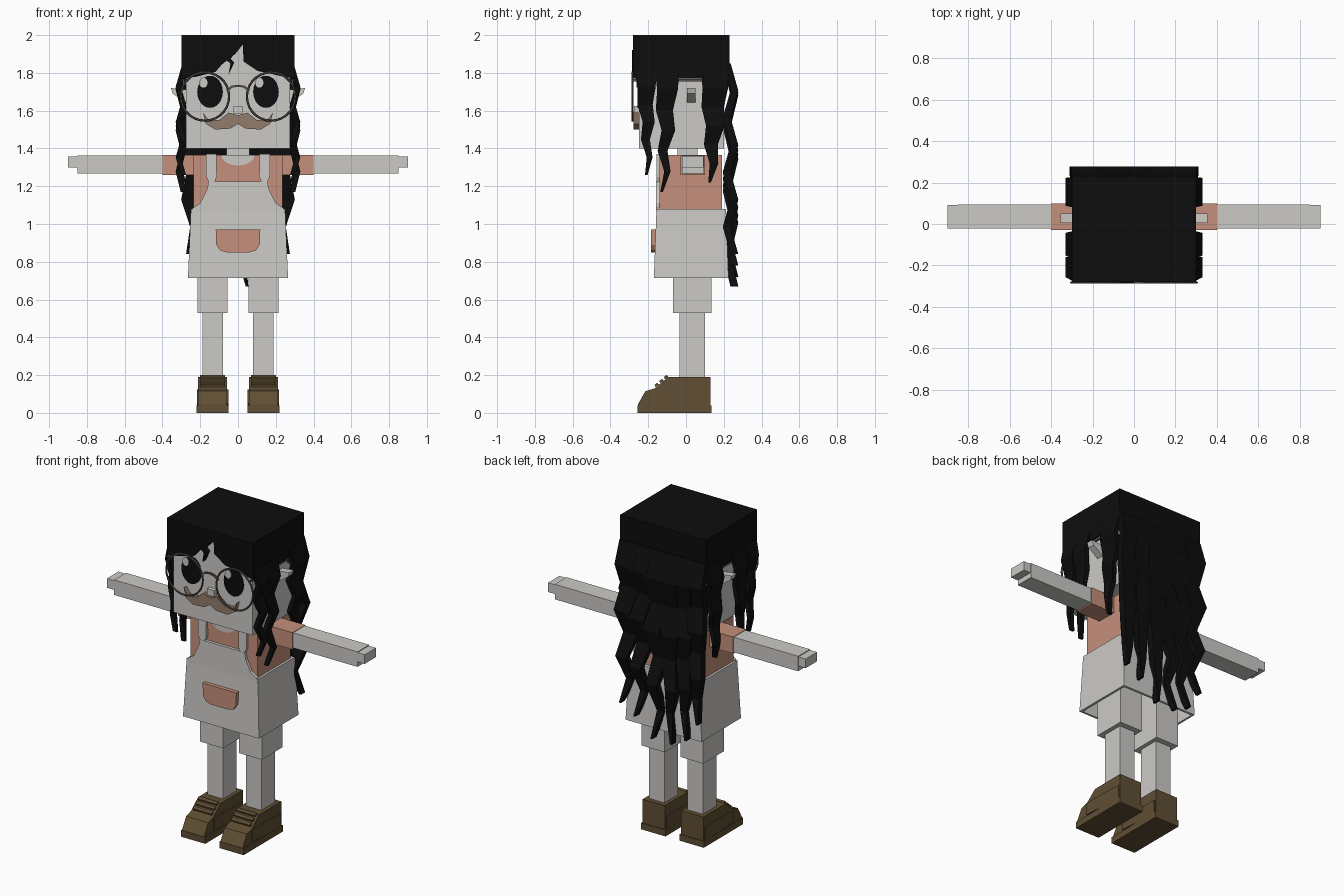
import bpy, bmesh, math
from mathutils import Vector

cube = bpy.data.objects.get("Cube")
if cube:
    bpy.data.objects.remove(cube, do_unlink=True)


def material(name, r, g, b):
    m = bpy.data.materials.new(name)
    m.use_nodes = True
    m.diffuse_color = (r, g, b, 1)
    bsdf = next(n for n in m.node_tree.nodes if n.type == 'BSDF_PRINCIPLED')
    bsdf.inputs["Base Color"].default_value = (r, g, b, 1)
    bsdf.inputs["Roughness"].default_value = 0.9
    return m


PALE = material("pale_grey", 0.60, 0.59, 0.565)
SALMON = material("salmon", 0.56, 0.28, 0.20)
BLACK = material("black", 0.004, 0.004, 0.004)
LEATHER = material("brown_leather", 0.115, 0.077, 0.033)
TAN = material("moustache_tan", 0.29, 0.20, 0.145)
WIRE = material("glasses_grey", 0.10, 0.09, 0.08)


def finish(name, bm, mat):
    bmesh.ops.recalc_face_normals(bm, faces=bm.faces)
    me = bpy.data.meshes.new(name)
    bm.to_mesh(me)
    bm.free()
    me.materials.append(mat)
    ob = bpy.data.objects.new(name, me)
    bpy.context.collection.objects.link(ob)
    return ob


def box(name, mat, x, y, z):
    """Box from (low, high) pairs."""
    bm = bmesh.new()
    bmesh.ops.create_cube(bm, size=1)
    for v in bm.verts:
        v.co = [r[0] if c < 0 else r[1] for c, r in zip(v.co, (x, y, z))]
    return finish(name, bm, mat)


def prism(name, mat, pts, lo, hi, axis='y'):
    """Outline in the plane across the axis, extruded from lo to hi."""
    def at(p, d):
        return (p[0], d, p[1]) if axis == 'y' else (d, p[0], p[1])
    bm = bmesh.new()
    face = bm.faces.new([bm.verts.new(at(p, lo)) for p in pts])
    new = bmesh.ops.extrude_face_region(bm, geom=[face])["geom"]
    shift = Vector(at((0, 0), hi - lo))
    bmesh.ops.translate(bm, vec=shift, verts=[g for g in new if isinstance(g, bmesh.types.BMVert)])
    return finish(name, bm, mat)


def both(half):
    """Complete an outline by mirroring its +x half."""
    return half + [(-x, z) for x, z in reversed(half) if x > 0]


def ellipse(cx, cz, rx, rz, n=24):
    return [(cx + rx * math.cos(i * math.tau / n), cz + rz * math.sin(i * math.tau / n)) for i in range(n)]


def span(s, a, b):
    return tuple(sorted((s * a, s * b)))


def lock(name, place, start, end, width, top, tip, sway, taper=1.0, rows=7):
    """Zigzag tapering strand; place maps (along, outward, z) to a point."""
    bm = bmesh.new()
    rings = []
    for i in range(rows):
        t = i / (rows - 1)
        u = start + (end - start) * t + (sway if i % 2 else -sway) * min(1, 2 * t)
        w = 0.5 * (width * (1 - t ** taper) + 0.014)
        out = 0.03 if i % 2 else 0.003
        z = top + (tip - top) * t
        corners = ((u - w, out), (u + w, out), (u + w, out - 0.028), (u - w, out - 0.028))
        rings.append([bm.verts.new(place(a, o, z)) for a, o in corners])
    for a, b in zip(rings, rings[1:]):
        for k in range(4):
            bm.faces.new((a[k], a[(k + 1) % 4], b[(k + 1) % 4], b[k]))
    bm.faces.new(rings[0])
    bm.faces.new(rings[-1])
    return finish(name, bm, BLACK)


# Head and neck
box("head", PALE, (-0.275, 0.275), (-0.25, 0.2), (1.40, 1.97))
box("neck", PALE, (-0.06, 0.06), (-0.045, 0.06), (1.33, 1.42))
box("nose", PALE, (-0.025, 0.025), (-0.275, -0.25), (1.585, 1.625))

# Hair cap and fringe with a forehead notch
box("hair_cap", BLACK, (-0.3, 0.3), (-0.24, 0.23), (1.77, 2.0))
prism("fringe", BLACK, [(-0.3, 2), (-0.3, 1.77), (-0.22, 1.78), (-0.12, 1.805), (-0.085, 1.845),
                        (-0.015, 1.9), (0.025, 1.95), (0.03, 1.86), (0.105, 1.81), (0.22, 1.785),
                        (0.3, 1.77), (0.3, 2)], -0.28, -0.24)
prism("forehead_curl", BLACK, [(-0.02, 1.92), (-0.065, 1.87), (-0.04, 1.85), (-0.05, 1.79),
                               (-0.02, 1.855), (-0.04, 1.875), (0, 1.92)], -0.285, -0.25)

# Side strands
for s, side in ((1, "left"), (-1, "right")):
    def at_side(u, out, z, s=s):
        return (s * (0.3 + out), u, z)
    lock(side + "_front_strand", at_side, -0.215, -0.2, 0.1, 1.82, 1.26, 0.01)
    lock(side + "_temple_strand", at_side, -0.1, -0.115, 0.115, 1.82, 1.17, 0.014)
    lock(side + "_rear_strand", at_side, 0.155, 0.135, 0.13, 1.82, 1.22, 0.01, 1.5)

# Back strands
BACK = [(0.235, 0.25, 0.84), (0.14, 0.15, 0.78), (0.045, 0.03, 0.67),
        (-0.05, -0.07, 0.67), (-0.145, -0.17, 0.72), (-0.235, -0.25, 0.84)]
for i, (a, b, tip) in enumerate(BACK):
    lock("back_strand_%d" % i, lambda u, out, z: (u, 0.232 + out * 1.5, z),
         a, b, 0.115, 1.85, tip, math.copysign(0.018, a), 2.2, 8)

# Face details, ears and glasses
prism("moustache", TAN, both([(0, 1.575), (0.05, 1.59), (0.1, 1.55), (0.155, 1.55), (0.185, 1.59),
                              (0.17, 1.53), (0.12, 1.5), (0.04, 1.505), (0, 1.53)]), -0.278, -0.25)
for s, side in ((1, "left"), (-1, "right")):
    prism(side + "_eye", BLACK, ellipse(s * 0.148, 1.70, 0.068, 0.085), -0.257, -0.249)
    prism(side + "_eye_glint", PALE, ellipse(s * 0.148 - 0.035, 1.748, 0.022, 0.027, 14), -0.262, -0.256)
    prism(side + "_ear", PALE, [(s * 0.27, 1.71), (s * 0.355, 1.72), (s * 0.345, 1.69), (s * 0.27, 1.64)], 0.005, 0.05)
    bpy.ops.mesh.primitive_torus_add(major_radius=0.128, minor_radius=0.006, major_segments=28, minor_segments=6,
                                     location=(s * 0.175, -0.283, 1.675), rotation=(math.pi / 2, 0, 0))
    rim = bpy.context.object
    rim.name = side + "_glasses_rim"
    rim.data.materials.append(WIRE)
    box(side + "_glasses_arm", WIRE, span(s, 0.283, 0.295), (-0.285, 0.1), (1.755, 1.768))
    box(side + "_glasses_hook", WIRE, span(s, 0.283, 0.295), (0.085, 0.1), (1.735, 1.768))
prism("glasses_bridge", WIRE, both([(0, 1.737), (0.035, 1.732), (0.062, 1.71), (0.058, 1.7),
                                    (0.03, 1.722), (0, 1.727)]), -0.288, -0.277)

# Torso and pinafore
box("shirt", SALMON, (-0.235, 0.235), (-0.14, 0.19), (1.04, 1.365))
skirt = box("skirt", PALE, (-0.265, 0.265), (-0.17, 0.225), (0.715, 1.08))
bm = bmesh.new()
bm.from_mesh(skirt.data)
for v in bm.verts:
    if v.co.z > 1:
        v.co.x *= 0.94
        v.co.y = 0.0275 + (v.co.y - 0.0275) * 0.93
bmesh.ops.delete(bm, geom=[f for f in bm.faces if f.normal.z < -0.9], context='FACES_ONLY')
bm.to_mesh(skirt.data)
bm.free()
skirt.modifiers.new("cloth", 'SOLIDIFY').thickness = 0.02
prism("bib", PALE, both([(0, 1.225), (0.155, 1.225), (0.165, 1.18), (0.2, 1.11), (0.24, 1.085),
                         (0.245, 1.06), (0, 1.06)]), -0.158, -0.138)
prism("neckline", PALE, [(0.088 * math.cos(a), 1.365 - 0.055 * math.sin(a))
                         for a in (i * math.pi / 10 for i in range(11))], -0.146, -0.139)
prism("pocket", SALMON, both([(0, 0.97), (0.118, 0.97), (0.115, 0.89), (0.095, 0.86),
                              (0.06, 0.85), (0, 0.85)]), -0.185, -0.155)

# Straps, arms, legs and shoes
SHOE = [(-0.255, 0), (-0.255, 0.045), (-0.215, 0.115), (-0.165, 0.13),
        (-0.095, 0.19), (0.13, 0.19), (0.13, 0)]
for s, side in ((1, "left"), (-1, "right")):
    prism(side + "_strap", PALE, [(s * x, z) for x, z in ((0.115, 1.37), (0.17, 1.37), (0.168, 1.25),
                                  (0.15, 1.21), (0.13, 1.21), (0.112, 1.25))], -0.157, -0.139)
    box(side + "_sleeve", SALMON, span(s, 0.22, 0.4), (-0.028, 0.1), (1.26, 1.366))
    box(side + "_arm", PALE, span(s, 0.38, 0.85), (-0.022, 0.095), (1.268, 1.363))
    box(side + "_hand", PALE, span(s, 0.84, 0.9), (-0.022, 0.092), (1.3, 1.358))
    box(side + "_shorts_leg", PALE, span(s, 0.055, 0.215), (-0.07, 0.135), (0.53, 0.95))
    box(side + "_leg", PALE, span(s, 0.08, 0.188), (-0.035, 0.1), (0.17, 0.56))
    prism(side + "_shoe", LEATHER, SHOE, *span(s, 0.057, 0.212), axis='x')
    box(side + "_sole", LEATHER, span(s, 0.049, 0.219), (-0.257, 0.135), (0, 0.04))
    prism(side + "_shoe_side", LEATHER, [(-0.165, 0.05), (-0.165, 0.12), (-0.1, 0.125), (0.12, 0.12), (0.12, 0.03)],
          *span(s, 0.05, 0.218), axis='x')
    for k in range(3):
        y, z = -0.15 + 0.025 * k, 0.143 + 0.021 * k
        prism("%s_lace_%d" % (side, k), LEATHER, [(y - 0.012, z - 0.006), (y - 0.016, z + 0.006),
              (y - 0.002, z + 0.016), (y + 0.006, z + 0.006)], *span(s, 0.068, 0.2), axis='x')
